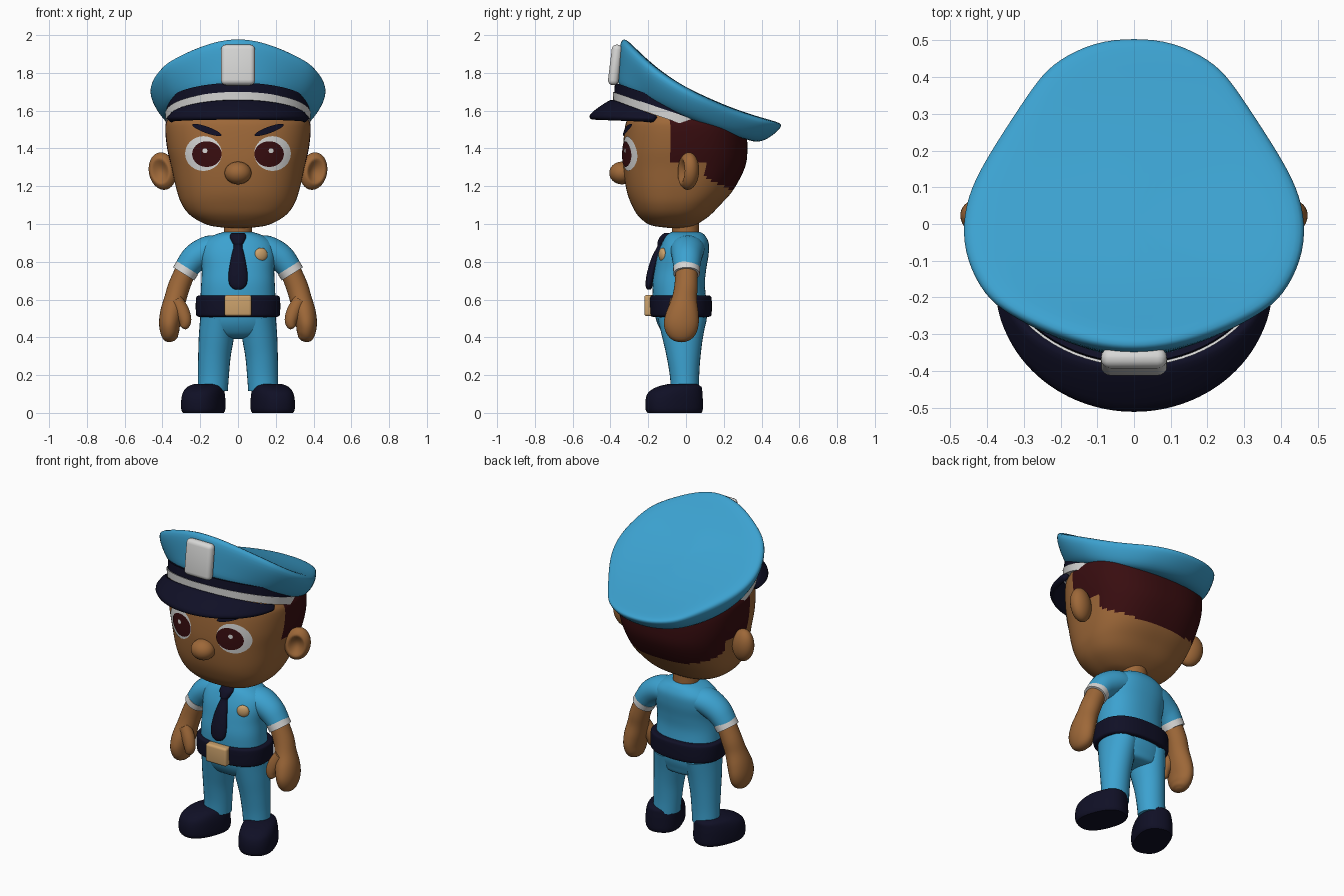
import bpy, bmesh, math
from mathutils import Matrix, Vector

if "Cube" in bpy.data.objects:
    bpy.data.objects.remove(bpy.data.objects["Cube"])

def material(name, rgb):
    m = bpy.data.materials.new(name)
    m.diffuse_color = (*rgb, 1)
    m.use_nodes = True
    m.node_tree.nodes["Principled BSDF"].inputs["Base Color"].default_value = m.diffuse_color
    return m

BLUE = material("light blue", (.045, .36, .63))
NAVY = material("navy", (.005, .005, .019))
SKIN = material("brown skin", (.34, .138, .04))
HAIR = material("dark maroon", (.04, .004, .005))
WHITE = material("off white", (.68, .68, .67))
GOLD = material("pale gold", (.60, .36, .15))

def make(name, verts, faces, mat, mirror=False, subsurf=0, matrix=None, angle=50):
    me = bpy.data.meshes.new(name)
    me.from_pydata([tuple(v) for v in verts], [], faces)
    bm = bmesh.new()
    bm.from_mesh(me)
    bmesh.ops.recalc_face_normals(bm, faces=bm.faces)
    bm.to_mesh(me)
    bm.free()
    if matrix:
        me.transform(matrix)
    for p in me.polygons:
        p.use_smooth = True
    me.set_sharp_from_angle(angle=math.radians(angle))
    me.materials.append(mat)
    ob = bpy.data.objects.new(name, me)
    bpy.context.collection.objects.link(ob)
    if mirror:
        ob.modifiers.new("mirror", 'MIRROR').use_mirror_merge = False
    if subsurf:
        s = ob.modifiers.new("smooth", 'SUBSURF')
        s.levels = s.render_levels = subsurf
    return ob

def spline(rows, k):
    """Catmull-Rom through tuples, k steps per span."""
    out = []
    for i in range(len(rows) - 1):
        a, b, c, d = rows[max(i-1, 0)], rows[i], rows[i+1], rows[min(i+2, len(rows)-1)]
        for j in range(k):
            t = j / k
            out.append(tuple(.5*(2*q + (r-p)*t + (2*p-5*q+4*r-s)*t*t + (3*q-p-3*r+s)*t**3)
                             for p, q, r, s in zip(a, b, c, d)))
    return out + [rows[-1]]

def skin_rings(name, rings, mat, **kw):
    n = len(rings[0])
    verts = [v for r in rings for v in r]
    faces = [(i*n+j, i*n+(j+1) % n, (i+1)*n+(j+1) % n, (i+1)*n+j)
             for i in range(len(rings)-1) for j in range(n)]
    faces += [tuple(range(n)), tuple(range(len(verts)-n, len(verts)))]
    return make(name, verts, faces, mat, **kw)

def loft(name, rows, mat, n=2.0, seg=48, k=5, shear=0, **kw):
    """Stack of superellipses; rows are (z, half width, front y, back y)."""
    rings = []
    for z, rx, yf, yb in spline(rows, k):
        ring = []
        for j in range(seg):
            a = 2*math.pi*j/seg
            c, s = math.cos(a), math.sin(a)
            x = rx*math.copysign(abs(c)**(2/n), c)
            y = (yf+yb)/2 + (yb-yf)/2*math.copysign(abs(s)**(2/n), s)
            ring.append((x, y, z + shear*y))
        rings.append(ring)
    return skin_rings(name, rings, mat, **kw)

def tube(name, rows, mat, k=5, seg=28, **kw):
    """Limb; rows are (x, y, z, radius in the xz plane, radius in y)."""
    pts = spline(rows, k)
    rings = []
    for i, (x, y, z, ra, ry) in enumerate(pts):
        p, q = pts[max(i-1, 0)], pts[min(i+1, len(pts)-1)]
        t = Vector((q[0]-p[0], q[2]-p[2])).normalized()
        rings.append([(x - t.y*ra*math.cos(a), y + ry*math.sin(a), z + t.x*ra*math.cos(a))
                      for a in (2*math.pi*j/seg for j in range(seg))])
    return skin_rings(name, rings, mat, **kw)

def ball(name, loc, size, mat, rot=None, dent=False, mirror=False):
    bm = bmesh.new()
    bmesh.ops.create_uvsphere(bm, u_segments=40, v_segments=28, radius=1)
    if dent:
        for v in bm.verts:
            r = math.hypot(v.co.x, v.co.z)
            if v.co.y < 0 and r < .68:
                v.co.y *= 1 - .8*(1-(r/.68)**2)
    verts, faces = [v.co.copy() for v in bm.verts], [[v.index for v in f.verts] for f in bm.faces]
    bm.free()
    m = Matrix.Translation(loc) @ (rot or Matrix()) @ Matrix.Diagonal((*size, 1))
    return make(name, verts, faces, mat, mirror=mirror, matrix=m, angle=80)

def plate(name, loc, size, mat, tilt=0, bevel=.02):
    verts = [(x, y, z) for x in (-1, 1) for y in (-1, 1) for z in (-1, 1)]
    faces = [(0, 1, 3, 2), (4, 5, 7, 6), (0, 1, 5, 4), (2, 3, 7, 6), (0, 2, 6, 4), (1, 3, 7, 5)]
    m = Matrix.Translation(loc) @ Matrix.Rotation(tilt, 4, 'X') @ Matrix.Diagonal((*size, 1))
    ob = make(name, verts, faces, mat, matrix=m, angle=180)
    b = ob.modifiers.new("bevel", 'BEVEL')
    b.width, b.segments = bevel, 4

# head, with the hair coloured by position
HEAD = [(.98, .07, -.1, .0), (.995, .16, -.19, .05), (1.04, .245, -.25, .12), (1.1, .295, -.287, .18),
        (1.18, .325, -.315, .25), (1.3, .352, -.332, .312), (1.4, .375, -.333, .325),
        (1.5, .385, -.325, .315), (1.55, .375, -.312, .28), (1.6, .33, -.28, .2), (1.62, .25, -.2, .1)]
head = loft("head", HEAD, SKIN, n=2.5, seg=112, k=8)
head.data.materials.append(HAIR)
for p in head.data.polygons:
    x, y, z = p.center
    if y > -.09 and z > (1.33 if y < .1 else 1.3 - .5*y):
        p.material_index = 1
head_rows = spline(HEAD, 12)

def face_y(x, z):
    i = next(i for i in range(1, len(head_rows)) if head_rows[i][0] >= z)
    a, b = head_rows[i-1], head_rows[i]
    t = (z-a[0])/(b[0]-a[0])
    _, rx, yf, yb = (p+(q-p)*t for p, q in zip(a, b))
    return (yf+yb)/2 - (yb-yf)/2*max(0, 1-abs(x/rx)**2.5)**.4

def decal(name, cx, cz, w, h, mat, lift, rot=0):
    """Elliptical patch laid on the face, mirrored to both sides."""
    verts, faces, n = [], [], 32
    for i in range(7):
        for j in range(n):
            r, a = max(i, .05)/6, 2*math.pi*j/n
            u, v = w*r*math.cos(a), h*r*math.sin(a)
            x, z = cx+u*math.cos(rot)-v*math.sin(rot), cz+u*math.sin(rot)+v*math.cos(rot)
            verts.append((x, face_y(x, z)-lift, z))
    for i in range(6):
        faces += [(i*n+j, i*n+(j+1) % n, (i+1)*n+(j+1) % n, (i+1)*n+j) for j in range(n)]
    make(name, verts, faces+[tuple(range(n))], mat, mirror=True)

decal("eye_white", .183, 1.373, .097, .092, WHITE, .004)
decal("iris", .165, 1.37, .078, .068, HAIR, .008)
decal("eye_glint", .175, 1.388, .013, .013, WHITE, .011)
decal("eyebrow", .165, 1.498, .082, .017, NAVY, .009, .35)
ball("nose", (0, -.34, 1.27), (.071, .066, .06), SKIN)
ball("ear", (.4, .012, 1.28), (.074, .055, .1), SKIN, dent=True, mirror=True,
     rot=Matrix.Rotation(.35, 4, 'Z') @ Matrix.Rotation(.2, 4, 'Y'))

# cap crown: rings from the band out to the rim and over the top
half = [(0, -.36), (.12, -.345), (.24, -.305), (.35, -.25), (.415, -.2), (.467, -.1), (.478, 0),
        (.455, .1), (.398, .2), (.333, .3), (.268, .4), (.215, .455), (.11, .508), (0, .518)]
outline = half + [(-x, y) for x, y in half[-2:0:-1]]

def rim_z(y):
    return 1.69 - .5*y + .33*y*y

def top_z(y):
    return rim_z(y) + (.035 + .65*y*y if y < 0 else max(.012, .035 - .04*y))

rings = [[], [], [], [], [], [], [], []]
for x, y in outline:
    a = math.atan2(y/.5, x/.475)
    bx, by = .37*math.cos(a), (.38 if y > 0 else .372)*math.sin(a)
    bz = 1.55 - .4*by + .18*by*by
    rings[0].append((bx*.8, by*.8, bz+.03))
    rings[1].append((bx, by, bz))
    rings[2].append((bx*.45+x*.55, by*.45+y*.55, bz*.62+rim_z(y)*.38))
    rings[3].append((x, y, rim_z(y)))
    for k, s in enumerate((.96, .72, .4, .08)):
        rings[4+k].append((x*s, y*s, top_z(y*s)))
skin_rings("cap_crown", rings, BLUE, subsurf=2, angle=180)

# cap band, visor and badge
loft("cap_band_white", [(1.522, .383, -.385, .27), (1.568, .384, -.387, .27)], WHITE, shear=-.34, k=1, seg=72)
loft("cap_band_navy", [(1.567, .38, -.38, .27), (1.62, .378, -.376, .27)], NAVY, shear=-.34, k=1, seg=72)
verts, faces, n = [], [], 33
for i in range(5):
    t = i/4
    for j in range(n):
        a = math.pi*(j/(n-1) - .5)
        s, c = math.sin(a), math.cos(a)
        verts.append(((.345+.022*t)*s, -.15-.02*t-(.225+.115*t)*c,
                      1.565-.02*t + (.085*(1-t)+.012*t + .03*t*(1-t))*c))
for i in range(4):
    faces += [(i*n+j, i*n+j+1, (i+1)*n+j+1, (i+1)*n+j) for j in range(n-1)]
visor = make("cap_visor", verts, faces, NAVY, angle=180)
sol = visor.modifiers.new("thickness", 'SOLIDIFY')
sol.thickness, sol.offset = .036, 0
sub = visor.modifiers.new("smooth", 'SUBSURF')
sub.levels = sub.render_levels = 1
plate("cap_badge", (0, -.375, 1.842), (.09, .028, .108), WHITE, tilt=-.12, bevel=.026)

# neck, shirt and trousers
loft("neck", [(.92, .075, -.075, .07), (1.03, .075, -.075, .07)], SKIN)
loft("shirt", [(.58, .2, -.175, .11), (.68, .195, -.178, .1), (.76, .192, -.167, .107), (.84, .2, -.15, .12),
               (.9, .185, -.127, .12), (.94, .13, -.105, .1), (.958, .075, -.075, .075)], BLUE, n=2.3)
loft("hips", [(.6, .2, -.17, .11), (.5, .2, -.16, .11), (.44, .188, -.135, .095), (.405, .14, -.1, .08),
              (.392, .05, -.04, .04)], BLUE, n=2.3)
tube("trouser_leg", [(.103, -.02, .5, .097, .13), (.115, -.018, .4, .093, .108), (.125, -.013, .3, .086, .09),
                     (.13, -.008, .2, .082, .078), (.134, -.005, .12, .08, .075)], BLUE, mirror=True)
shoe_place = Matrix.Translation((.162, -.005, 0)) @ Matrix.Rotation(.36, 4, 'Z')
loft("shoe", [(0, .096, -.205, .085), (.02, .104, -.215, .092), (.07, .104, -.215, .092), (.11, .098, -.198, .09),
              (.138, .085, -.15, .085), (.153, .06, -.09, .06)], NAVY, n=2.4, mirror=True, matrix=shoe_place)

# sleeves, cuffs, arms and hands
tube("sleeve", [(.08, .01, .865, .07, .09), (.15, .008, .863, .076, .09), (.22, .005, .825, .075, .08),
                (.262, .004, .78, .067, .072), (.285, .003, .742, .062, .066)], BLUE, mirror=True)
tube("sleeve_cuff", [(.268, .003, .768, .067, .071), (.288, .003, .736, .066, .07)], WHITE, mirror=True)
tube("arm", [(.275, .003, .76, .055, .058), (.312, 0, .67, .058, .062), (.333, -.01, .6, .058, .068),
             (.352, -.02, .53, .06, .086), (.362, -.025, .47, .056, .092), (.36, -.025, .42, .048, .078),
             (.352, -.025, .39, .034, .05), (.348, -.025, .378, .012, .018)], SKIN, mirror=True)
tube("thumb", [(.33, -.05, .6, .035, .035), (.297, -.062, .54, .038, .036), (.28, -.07, .49, .033, .032),
               (.284, -.072, .455, .022, .022), (.287, -.072, .445, .006, .006)], SKIN, mirror=True)

# belt, buckle, tie and chest badge
loft("belt", [(.508, .2, -.17, .115), (.512, .216, -.186, .13), (.53, .223, -.192, .136), (.6, .223, -.195, .136),
              (.618, .216, -.19, .13), (.622, .2, -.175, .115)], NAVY, n=2.4)
plate("belt_buckle", (0, -.194, .568), (.072, .027, .056), GOLD, bevel=.014)
loft("tie", [(.652, .015, -.205, -.185), (.665, .035, -.212, -.18), (.69, .048, -.214, -.17), (.74, .05, -.207, -.16),
             (.82, .037, -.183, -.14), (.882, .023, -.152, -.11), (.9, .03, -.152, -.1), (.932, .043, -.138, -.08),
             (.952, .035, -.115, -.07)], NAVY, seg=32)
ball("chest_badge", (.122, -.125, .838), (.036, .018, .036), GOLD, rot=Matrix.Rotation(.35, 4, 'Z'))
